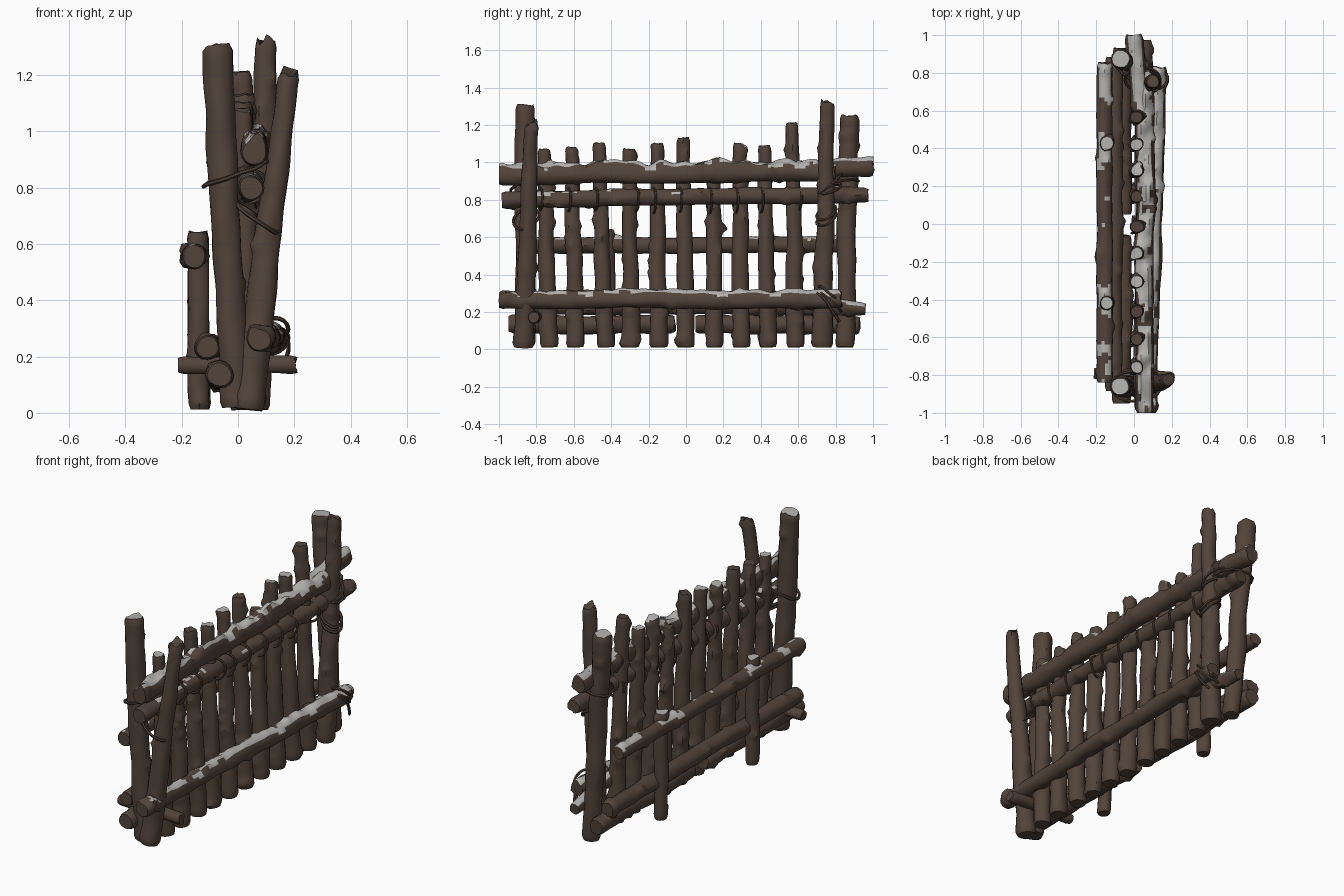
import bpy, bmesh, math, random
from mathutils import Vector, noise

random.seed(4)
if "Cube" in bpy.data.objects:
    bpy.data.objects.remove(bpy.data.objects["Cube"])


def material(name, rgb):
    m = bpy.data.materials.new(name)
    m.use_nodes = True
    m.diffuse_color = (*rgb, 1)
    m.node_tree.nodes["Principled BSDF"].inputs["Base Color"].default_value = (*rgb, 1)
    return m


bark = material("bark brown", (0.085, 0.057, 0.042))
snow = material("dull snow", (0.46, 0.45, 0.43))
rope_mat = material("rope brown", (0.075, 0.05, 0.037))


def smooth(ob):
    bpy.ops.object.select_all(action="DESELECT")
    ob.select_set(True)
    bpy.context.view_layer.objects.active = ob
    bpy.ops.object.shade_smooth_by_angle(angle=math.radians(40))


def log(name, a, b, r0, r1=None, cover=(0, 0), mound=0.0, knots=4, chip=0.015, sides=16):
    """Rough log from a to b; cover is the share of its top under snow at each end."""
    a, b = Vector(a), Vector(b)
    r1 = r1 or r0
    axis = (b - a).normalized()
    length = (b - a).length
    u = axis.cross(Vector((0, 0, 1)) if abs(axis.z) < 0.7 else Vector((0, 1, 0))).normalized()
    v = axis.cross(u)
    seed = Vector([random.uniform(-50, 50) for _ in range(3)])
    bumps = [(random.random() * length, random.uniform(0, math.tau)) for _ in range(knots)]
    rings = max(6, int(length / 0.02))
    bm = bmesh.new()
    grid = []
    for i in range(rings + 1):
        t = i / rings
        s = t * length
        centre = a.lerp(b, t)
        sway = math.sin(math.pi * t) * 0.01
        centre += u * noise.noise(seed + axis * s * 3) * sway + v * noise.noise(seed * 2 + axis * s * 3) * sway
        ring = []
        for k in range(sides):
            ang = math.tau * k / sides
            d = u * math.cos(ang) + v * math.sin(ang)
            r = r0 + (r1 - r0) * t
            r *= 1 + 0.15 * noise.noise(seed + d * 0.9 + axis * s * 7)
            for ks, ka in bumps:
                da = (ang - ka + math.pi) % math.tau - math.pi
                r += 0.015 * math.exp(-((s - ks) / 0.02) ** 2 - (da / 0.45) ** 2)
            if i in (0, rings):
                r *= 0.86
            p = centre + d * r
            if i == rings:
                p += axis * chip * noise.noise(seed + d * 1.5)
            if mound and d.z > 0.3:
                p.z += max(0, mound * (0.6 + 1.5 * noise.noise(seed + axis * s * 12 + d))) * d.z
            ring.append(bm.verts.new(p))
        grid.append(ring)
    for lo, hi in zip(grid, grid[1:]):
        for k in range(sides):
            n = (k + 1) % sides
            bm.faces.new((lo[k], lo[n], hi[n], hi[k]))
    bm.faces.new(grid[0][::-1])
    bm.faces.new(grid[-1])
    bmesh.ops.recalc_face_normals(bm, faces=bm.faces)
    # snow lies on faces that look up, in ragged patches
    for f in bm.faces:
        c = f.calc_center_median()
        share = cover[0] + (cover[1] - cover[0]) * (c - a).dot(axis) / length
        patch = 0.5 + 0.45 * noise.noise(seed + c * 5) + 0.2 * noise.noise(seed + c * 25)
        if f.normal.z > 0.6 and patch < share:
            f.material_index = 1
    me = bpy.data.meshes.new(name)
    bm.to_mesh(me)
    bm.free()
    ob = bpy.data.objects.new(name, me)
    bpy.context.collection.objects.link(ob)
    me.materials.append(bark)
    me.materials.append(snow)
    smooth(ob)


def rope(name, points, closed=True, radius=0.008):
    cu = bpy.data.curves.new(name, "CURVE")
    cu.dimensions = "3D"
    cu.bevel_depth = radius
    cu.bevel_resolution = 1
    cu.resolution_u = 2
    sp = cu.splines.new("NURBS")
    sp.points.add(len(points) - 1)
    for p, co in zip(sp.points, points):
        p.co = (*co, 1)
    sp.use_cyclic_u = closed
    sp.use_endpoint_u = not closed
    sp.order_u = 3
    cu.materials.append(rope_mat)
    ob = bpy.data.objects.new(name, cu)
    bpy.context.collection.objects.link(ob)
    bpy.ops.object.select_all(action="DESELECT")
    ob.select_set(True)
    bpy.context.view_layer.objects.active = ob
    bpy.ops.object.convert(target="MESH")
    smooth(bpy.context.view_layer.objects.active)


def loop(name, centre, rx, ry, tilt_x=0.0, tilt_y=0.0):
    """Rope ring lying around an upright post, tilted along x and y."""
    pts = []
    for k in range(14):
        c, s = math.cos(math.tau * k / 14), math.sin(math.tau * k / 14)
        pts.append((centre[0] + rx * c, centre[1] + ry * s,
                    centre[2] + tilt_x * c + tilt_y * s + random.uniform(-0.006, 0.006)))
    rope(name, pts)


# upright pickets: foot y, top y, top height, snow on the cut top
pickets = [(-0.73, -0.76, 1.07, 1), (-0.59, -0.61, 1.08, 0), (-0.43, -0.465, 1.1, 0), (-0.295, -0.305, 1.07, 1),
           (-0.145, -0.155, 1.1, 1), (0, -0.015, 1.13, 0), (0.15, 0.145, 0.99, 0), (0.295, 0.285, 1.1, 1),
           (0.44, 0.42, 1.09, 1), (0.585, 0.565, 1.21, 0)]
for i, (foot, head, top, capped) in enumerate(pickets):
    log(f"picket_{i + 1}", (0.045, foot, 0.012), (0.014, head, top), 0.049, 0.035,
        cover=(0, capped * 0.8), knots=10)

# tall end posts
log("front_post", (-0.01, -0.86, 0.02), (-0.075, -0.86, 1.305), 0.053, 0.052, cover=(0, 0.8))
log("front_leaning_post", (0.035, -0.87, 0.012), (0.18, -0.825, 1.205), 0.059, 0.035, cover=(0, 0.4), chip=0.04)
log("back_post", (0.02, 0.85, 0.012), (-0.07, 0.875, 1.25), 0.049, 0.052, cover=(0, 1))
log("back_leaning_post", (0.06, 0.73, 0.012), (0.1, 0.755, 1.32), 0.057, 0.037, cover=(0, 0.2), chip=0.04, knots=10)

# rails on the outer side
log("top_rail", (0.056, -1, 0.925), (0.06, 0.8, 0.95), 0.047, 0.05, cover=(0.72, 0.72), mound=0.026, knots=14)
log("top_rail_end", (0.04, 0.55, 0.955), (0, 1, 0.975), 0.045, 0.05, cover=(0.75, 0.75), mound=0.012)
log("upper_rail", (0.045, -0.985, 0.8), (0.05, 0.97, 0.825), 0.046, 0.043, cover=(0.3, 0.3), knots=14)
log("lower_rail", (0.075, -1, 0.26), (0.13, 0.83, 0.265), 0.045, 0.045, cover=(0.42, 0.8), mound=0.012, knots=14)
log("lower_rail_end", (0.09, 0.5, 0.265), (0.055, 0.955, 0.215), 0.042, 0.035, cover=(0.5, 0.6), knots=3)

# logs and short props on the inner side
log("front_ground_log", (-0.065, -0.95, 0.135), (-0.06, -0.06, 0.135), 0.049, knots=6)
log("back_ground_log", (-0.06, 0.05, 0.135), (-0.065, 0.93, 0.13), 0.049, knots=6)
log("second_log", (-0.108, -0.885, 0.232), (-0.105, 0.88, 0.225), 0.045, knots=14)
log("prop_rail", (-0.155, -0.84, 0.555), (-0.155, 0.85, 0.56), 0.044, 0.042, cover=(0.45, 0.5), knots=10)
for name, y in (("front_prop", -0.418), ("back_prop", 0.43)):
    log(name, (-0.137, y, 0.012), (-0.142, y, 0.64), 0.038, 0.038, cover=(0, 0.9), knots=3)
log("cross_piece", (-0.212, -0.79, 0.168), (0.208, -0.815, 0.172), 0.03, 0.033, knots=1)

# lashings hanging over the upper rail at each picket
for i, (foot, head, _, _) in enumerate(pickets):
    side = random.choice((-0.03, 0.03))
    drop = random.uniform(0.01, 0.035)
    pts = []
    for k in range(12):
        c, s = math.cos(math.tau * k / 12), math.sin(math.tau * k / 12)
        pts.append((0.042 + 0.056 * c, head + 0.01 + side + 0.014 * c,
                    0.812 + (0.052 if s > 0 else 0.055 + drop) * s))
    rope(f"lashing_{i + 1}", pts, radius=0.007)

# ropes around the end posts
loop("front_high_rope", (-0.01, -0.86, 0.85), 0.115, 0.08, 0.045, 0.01)
loop("front_low_rope", (0.065, -0.855, 0.7), 0.078, 0.07, -0.055, 0.02)
for dz in (0, 0.03):
    loop("back_high_rope", (0.045, 0.765, 0.86 + dz), 0.095, 0.065, -0.02, 0.02 + dz)
    loop("back_mid_rope", (0.085, 0.75, 0.7 + dz), 0.055, 0.053, -0.03, 0.02)
    loop("back_low_rope", (0.1, 0.77, 0.25 + dz), 0.08, 0.06, 0.02, -0.05)
rope("back_tie_rope", [(0.1, 0.72, 0.87), (0.1, 0.8, 0.9), (0.06, 0.9, 0.91), (-0.06, 0.935, 0.9),
                       (-0.12, 0.87, 0.89), (-0.07, 0.8, 0.88), (0.02, 0.74, 0.87)])
rope("hanging_rope", [(0.15, 0.7, 0.3), (0.18, 0.75, 0.27), (0.18, 0.78, 0.2), (0.15, 0.82, 0.15)], closed=False)
